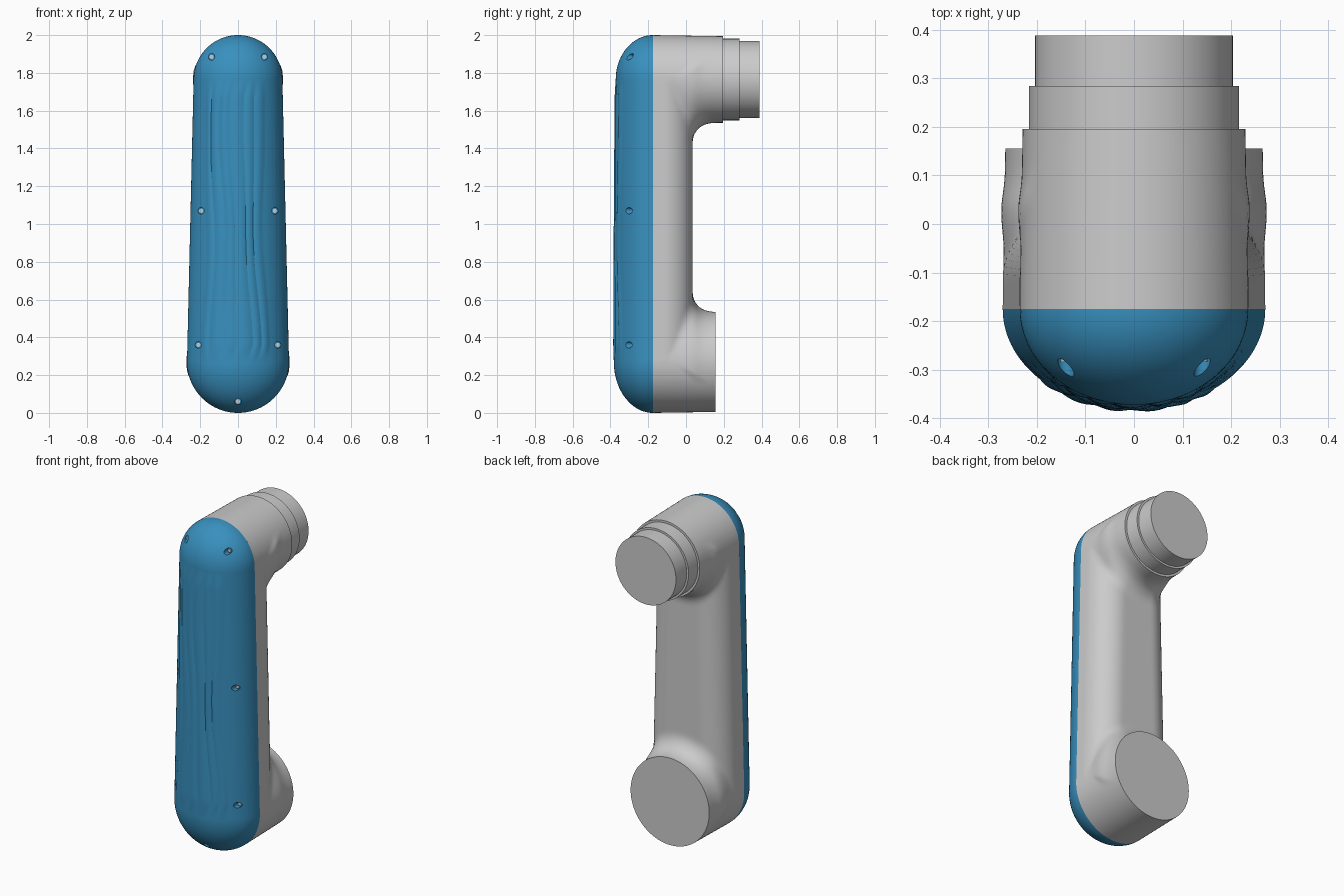
import bpy, bmesh
from math import sin, cos, pi, hypot
from mathutils import Vector, Matrix

if "Cube" in bpy.data.objects:
    bpy.data.objects.remove(bpy.data.objects["Cube"])

ZB, RB, ZT, RT = 0.27, 0.27, 1.765, 0.235   # lower and upper boss centres and radii
SEAM = -0.175                               # plane where cover meets body


def lerp(a, b, t):
    return a + (b - a) * t


def clamp(t):
    return max(0.0, min(1.0, t))


def make_object(name, bm):
    bmesh.ops.recalc_face_normals(bm, faces=bm.faces)
    mesh = bpy.data.meshes.new(name)
    bm.to_mesh(mesh)
    bm.free()
    ob = bpy.data.objects.new(name, mesh)
    bpy.context.collection.objects.link(ob)
    return ob


def activate(ob):
    bpy.ops.object.select_all(action='DESELECT')
    ob.select_set(True)
    bpy.context.view_layer.objects.active = ob


def smooth(ob, angle=0.52):
    activate(ob)
    bpy.ops.object.shade_smooth_by_angle(angle=angle)


def add_cylinder(bm, x, z, r, y0, y1, seg=96):
    m = Matrix.Translation((x, (y0 + y1) / 2, z)) @ Matrix.Rotation(pi / 2, 4, 'X')
    bmesh.ops.create_cone(bm, cap_ends=True, segments=seg, radius1=r, radius2=r,
                          depth=y1 - y0, matrix=m)


# --- body: two bosses and a grip, blended with soft fillets ---
def body_distance(p):
    x, y, z = p
    draft = 0.016 * (y - SEAM)
    boss = min(hypot(x, z - ZB) - RB, hypot(x, z - ZT) - RT) + draft
    w, r = lerp(RB, RT, clamp((z - ZB) / (ZT - ZB))), 0.15
    qx, qy = abs(x) - w + r, y - 0.035 + r
    grip = hypot(max(qx, 0), max(qy, 0)) + min(max(qx, qy), 0) - r
    grip = max(grip, ZB - z, z - ZT)
    s = clamp((y + 0.08) / 0.14)
    k = 1e-5 + 0.12 * s * s * (3 - 2 * s)
    h = max(k - abs(boss - grip), 0) / k
    return min(boss, grip) - h * h * k / 4


bm = bmesh.new()
add_cylinder(bm, 0, ZB, RB, -0.25, 0.20)
add_cylinder(bm, 0, ZT, RT, -0.25, 0.25)
bmesh.ops.create_cube(bm, size=1, matrix=Matrix.Translation((0, -0.1075, (ZB + ZT) / 2))
                      @ Matrix.Diagonal((0.5, 0.285, ZT - ZB, 1)))
body = make_object("body", bm)
mod = body.modifiers.new("remesh", 'REMESH')
mod.mode = 'VOXEL'
mod.voxel_size = 0.014
activate(body)
bpy.ops.object.modifier_apply(modifier=mod.name)

bm = bmesh.new()
bm.from_mesh(body.data)
E = 1e-4
axes = [Vector((E, 0, 0)), Vector((0, E, 0)), Vector((0, 0, E))]
for v in bm.verts:
    if v.co.y < -0.22 or v.co.y > (0.18 if v.co.z < 1 else 0.23):
        continue
    for _ in range(6):
        f = body_distance(v.co)
        if abs(f) < 1e-5:
            break
        g = Vector([(body_distance(v.co + a) - body_distance(v.co - a)) / (2 * E) for a in axes])
        if g.length < 0.2:
            break
        v.co -= g * max(-0.03, min(0.03, f / g.length_squared))


def slice_flat(y, normal, low, high):
    faces = [f for f in bm.faces if low < f.calc_center_median().z < high]
    edges = list({e for f in faces for e in f.edges})
    verts = list({v for f in faces for v in f.verts})
    res = bmesh.ops.bisect_plane(bm, geom=verts + edges + faces, dist=1e-5,
                                 plane_co=(0, y, 0), plane_no=normal, clear_outer=True)
    rim = [e for e in res["geom_cut"] if isinstance(e, bmesh.types.BMEdge) and e.is_boundary]
    bmesh.ops.holes_fill(bm, edges=rim, sides=0)


slice_flat(SEAM, (0, -1, 0), -1, 3)
slice_flat(0.155, (0, 1, 0), -1, 1)
slice_flat(0.195, (0, 1, 0), 1, 3)
bmesh.ops.recalc_face_normals(bm, faces=bm.faces)
bm.to_mesh(body.data)
bm.free()
smooth(body, 0.7)

# --- stepped collars on the upper boss ---
for name, r, y0, y1 in (("collar", 0.216, 0.18, 0.284), ("spigot", 0.204, 0.27, 0.388)):
    bm = bmesh.new()
    add_cylinder(bm, 0, ZT, r, y0, y1)
    smooth(make_object(name, bm))

# --- front cover: domed capsule with wavy lengthwise ridges ---
K, N, ARC = 48, 80, 40
CREASES = [-24, -18, -10, -3, 6, 12, 19]


def ridge(i):
    for a, b in zip(CREASES, CREASES[1:]):
        if a <= i <= b:
            return 0.0055 * sin(pi * (i - a) / (b - a))
    return 0.0


def side_point(side, k, t):
    z = lerp(ZB, ZT, t)
    a = side * k / K * pi / 2
    fade = clamp(min(t, 1 - t) / 0.06)
    a += fade * cos(a) * (0.08 * sin(3.3 * z + 2 * a) + 0.03 * sin(7 * z - 3 * a))
    y = SEAM - lerp(0.207, 0.197, t) * cos(a) - fade * ridge(side * k)
    return (lerp(RB, RT, t) * sin(a), y, z)


def end_point(k, phi, z, r, depth):
    a = k / K * pi / 2
    return (r * sin(a) * cos(phi), SEAM - depth * cos(a), z + r * sin(a) * sin(phi))


bm = bmesh.new()
rings = []
for k in range(K + 1):
    pts = [side_point(1, k, i / N) for i in range(N + 1)]
    pts += [end_point(k, pi * i / ARC, ZT, RT, 0.197) for i in range(1, ARC)]
    pts += [side_point(-1, k, 1 - i / N) for i in range(N + 1)]
    pts += [end_point(k, pi + pi * i / ARC, ZB, RB, 0.207) for i in range(1, ARC)]
    rings.append([bm.verts.new(p) for p in pts])
for a, b in zip(rings, rings[1:]):
    for i in range(len(a)):
        j = (i + 1) % len(a)
        bm.faces.new((a[i], a[j], b[j], b[i]))
bm.faces.new(rings[-1])
bmesh.ops.remove_doubles(bm, verts=bm.verts, dist=1e-5)
cover = make_object("cover", bm)

# --- screw recesses and screws ---
spots = [(s * x, z) for x, z in ((0.14, 1.885), (0.195, 1.07), (0.21, 0.36)) for s in (1, -1)]
spots.append((0, 0.06))
cut, heads = bmesh.new(), bmesh.new()
for x, z in spots:
    add_cylinder(cut, x, z, 0.017, -0.277, -0.45, 24)
    add_cylinder(heads, x, z, 0.011, -0.27, -0.284, 24)
cutter = make_object("screw_cutter", cut)
cutter.hide_render = True
mod = cover.modifiers.new("recesses", 'BOOLEAN')
mod.operation = 'DIFFERENCE'
mod.solver = 'EXACT'
mod.object = cutter
activate(cover)
bpy.ops.object.modifier_apply(modifier=mod.name)
bpy.data.objects.remove(cutter)
smooth(cover, 0.45)
smooth(make_object("screws", heads))

blue = bpy.data.materials.new("blue")
blue.diffuse_color = (0.04, 0.28, 0.52, 1)
blue.use_nodes = True
blue.node_tree.nodes["Principled BSDF"].inputs["Base Color"].default_value = blue.diffuse_color
cover.data.materials.clear()
cover.data.materials.append(blue)
